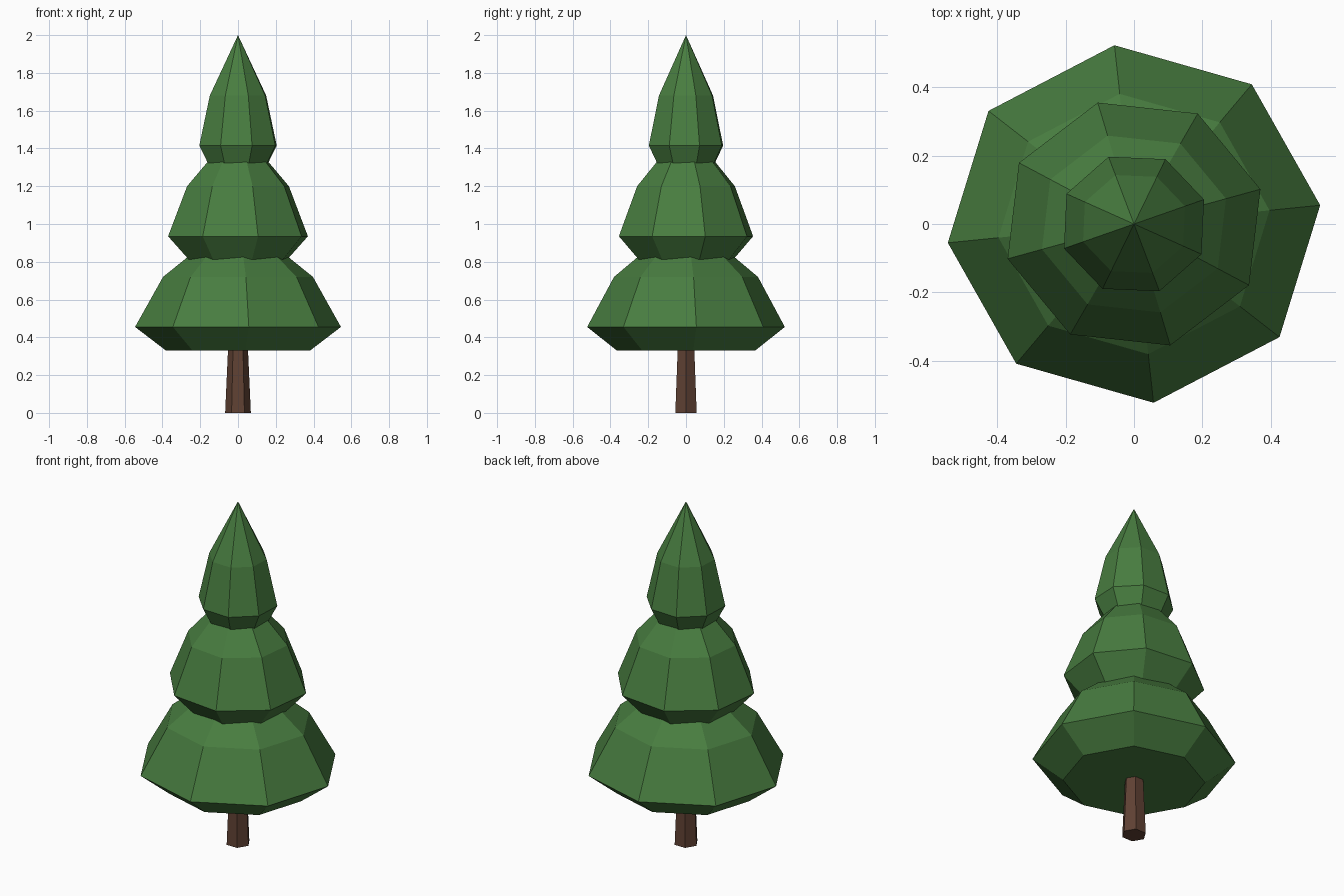
import bpy
import bmesh
from math import cos, sin, tau, radians

cube = bpy.data.objects.get("Cube")
if cube:
    bpy.data.objects.remove(cube, do_unlink=True)

DEPTH_RATIO = 0.96  # the tree is slightly narrower front to back


def make_material(name, color):
    mat = bpy.data.materials.new(name)
    mat.use_nodes = True
    mat.diffuse_color = color
    mat.node_tree.nodes["Principled BSDF"].inputs["Base Color"].default_value = color
    return mat


def lathe(name, profile, sides, turn, mat):
    """Flat-shaded solid from (radius, z) rings; zero radius makes a point."""
    bm = bmesh.new()
    rings = []
    for r, z in profile:
        count = sides if r > 0 else 1
        angles = [radians(turn) + tau * i / sides for i in range(count)]
        rings.append([bm.verts.new((r * cos(a), r * DEPTH_RATIO * sin(a), z))
                      for a in angles])
    for low, high in zip(rings, rings[1:]):
        for i in range(sides):
            j = (i + 1) % sides
            if len(high) == 1:
                bm.faces.new((low[i], low[j], high[0]))
            else:
                bm.faces.new((low[i], low[j], high[j], high[i]))
    bm.faces.new(rings[0][::-1])
    if len(rings[-1]) > 1:
        bm.faces.new(rings[-1])
    mesh = bpy.data.meshes.new(name)
    bm.to_mesh(mesh)
    bm.free()
    mesh.materials.append(mat)
    obj = bpy.data.objects.new(name, mesh)
    bpy.context.collection.objects.link(obj)
    return obj


foliage = make_material("foliage_green", (0.065, 0.205, 0.051, 1))
bark = make_material("bark_brown", (0.115, 0.053, 0.033, 1))

# Trunk: tapered hexagonal post reaching into the lowest tier
lathe("trunk", [(0.068, 0), (0.049, 0.42)], 6, 0, bark)

# Foliage tiers: one shared profile, narrower and turned further at each step
TIER = [(0.70, 0), (1, 0.125), (0.728, 0.39), (0, 0.71)]
for name, radius, base, turn in (("lower_tier", 0.548, 0.33, 6),
                                 ("middle_tier", 0.385, 0.81, 16),
                                 ("upper_tier", 0.218, 1.29, 20)):
    lathe(name, [(r * radius, base + z) for r, z in TIER], 8, turn, foliage)
